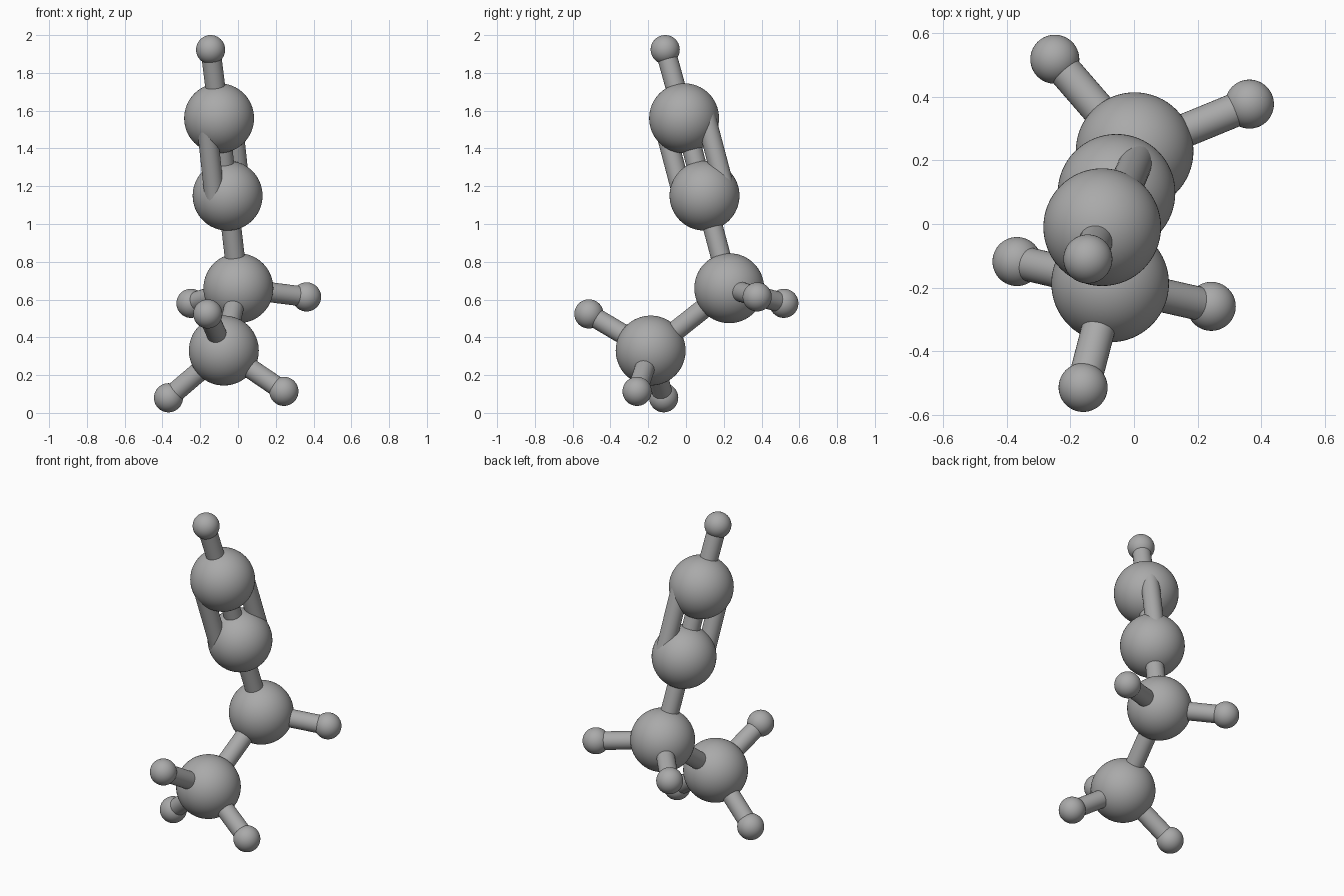
import bpy
from mathutils import Vector

cube = bpy.data.objects.get("Cube")
if cube:
    bpy.data.objects.remove(cube, do_unlink=True)

LARGE, SMALL, ROD = 0.185, 0.077, 0.053
TRIPLE_GAP = 0.13

grey = bpy.data.materials.new("plain grey")
grey.use_nodes = True
colour = (0.4, 0.4, 0.4, 1)
grey.diffuse_color = colour
grey.node_tree.nodes["Principled BSDF"].inputs["Base Color"].default_value = colour


def finish(name):
    obj = bpy.context.object
    obj.name = name
    obj.data.materials.append(grey)
    bpy.ops.object.shade_smooth_by_angle()
    return obj


def ball(name, centre, radius):
    bpy.ops.mesh.primitive_uv_sphere_add(segments=64, ring_count=32, radius=radius, location=centre)
    return finish(name)


def rod(name, start, end):
    axis = end - start
    bpy.ops.mesh.primitive_cylinder_add(vertices=32, radius=ROD, depth=axis.length,
                                        location=(start + end) / 2)
    obj = finish(name)
    obj.rotation_euler = axis.to_track_quat("Z", "Y").to_euler()
    return obj


# Large balls, from the top of the chain to its foot
chain = [Vector(p) for p in ((-0.10, -0.01, 1.56), (-0.055, 0.098, 1.15),
                             (0.002, 0.229, 0.66), (-0.075, -0.187, 0.33))]
for i, centre in enumerate(chain):
    ball(f"large_ball_{i + 1}", centre, LARGE)
for i in range(len(chain) - 1):
    rod(f"chain_rod_{i + 1}", chain[i], chain[i + 1])

# Two outer rods beside the top chain rod make a triple link
axis = (chain[1] - chain[0]).normalized()
side = Vector((0.066, 0.11, 0))
side = (side - axis * side.dot(axis)).normalized() * TRIPLE_GAP
for name, sign in (("back", 1), ("front", -1)):
    rod(f"{name}_triple_rod", chain[0] + side * sign, chain[1] + side * sign)

# Small balls, each held by a rod from its large ball
ends = {
    "top": (0, (-0.145, -0.11, 1.923)),
    "back_left": (2, (0.363, 0.377, 0.614)),
    "back_right": (2, (-0.249, 0.518, 0.58)),
    "front": (3, (-0.16, -0.514, 0.524)),
    "lower_right": (3, (-0.368, -0.118, 0.08)),
    "lower_left": (3, (0.243, -0.259, 0.114)),
}
for name, (parent, centre) in ends.items():
    ball(f"{name}_small_ball", centre, SMALL)
    rod(f"{name}_rod", chain[parent], Vector(centre))
